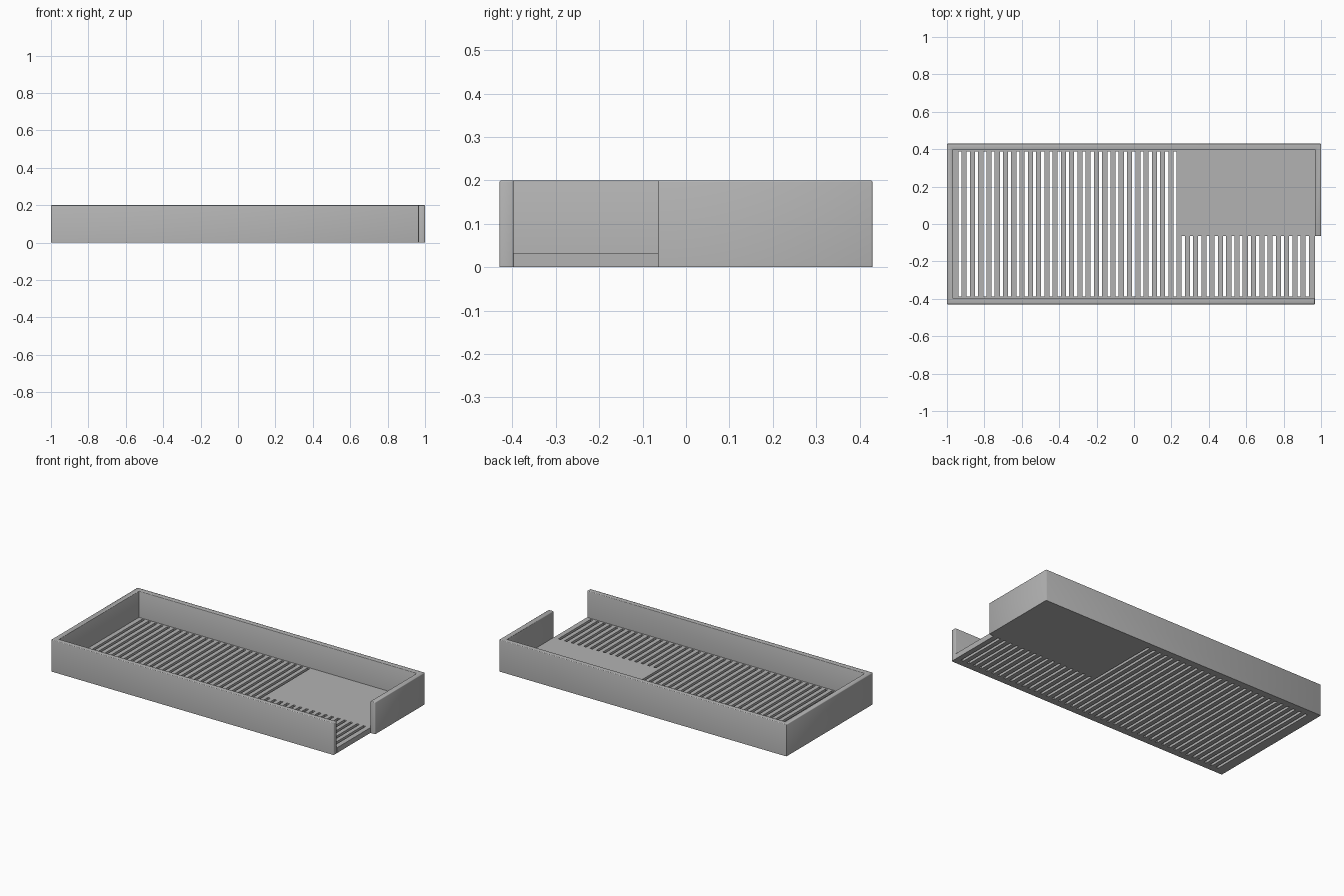
import bpy, bmesh

cube = bpy.data.objects.get("Cube")
if cube:
    bpy.data.objects.remove(cube, do_unlink=True)

# Main dimensions
HALF_X, HALF_Y, HEIGHT = 1.0, 0.43, 0.2
WALL = 0.033
IN_X, IN_Y = HALF_X - WALL, HALF_Y - WALL
GAP_Y = -0.065          # the end wall stops here, leaving an opening
PITCH, SLOT_W, SLOT_END = 0.0442, 0.017, 0.388

grey = bpy.data.materials.new("plain_grey")
grey.use_nodes = True
colour = (0.45, 0.45, 0.45, 1)
grey.diffuse_color = colour
grey.node_tree.nodes["Principled BSDF"].inputs["Base Color"].default_value = colour


def finish(name, bm):
    bmesh.ops.recalc_face_normals(bm, faces=bm.faces)
    mesh = bpy.data.meshes.new(name)
    bm.to_mesh(mesh)
    bm.free()
    mesh.materials.append(grey)
    obj = bpy.data.objects.new(name, mesh)
    bpy.context.collection.objects.link(obj)
    return obj


def add_box(bm, lo, hi):
    verts = bmesh.ops.create_cube(bm, size=1)["verts"]
    for v in verts:
        v.co = [a + (b - a) * (c + 0.5) for a, b, c in zip(lo, hi, v.co)]


# Walls: one outline raised to full height, with softened upright and top edges
outline = [(IN_X, -HALF_Y), (-HALF_X, -HALF_Y), (-HALF_X, HALF_Y), (HALF_X, HALF_Y),
           (HALF_X, GAP_Y), (IN_X, GAP_Y), (IN_X, IN_Y), (-IN_X, IN_Y),
           (-IN_X, -IN_Y), (IN_X, -IN_Y)]
bm = bmesh.new()
base = bm.faces.new([bm.verts.new((x, y, 0)) for x, y in outline])
raised = bmesh.ops.extrude_face_region(bm, geom=[base], use_keep_orig=True)["geom"]
for v in raised:
    if isinstance(v, bmesh.types.BMVert):
        v.co.z = HEIGHT
inner = {(round(x, 3), round(y, 3)) for x, y in outline[6:9]}
soft = []
for e in bm.edges:
    a, b = e.verts
    if a.co.z + b.co.z > HEIGHT * 0.9:
        corner = (round(a.co.x, 3), round(a.co.y, 3))
        upright = abs(a.co.z - b.co.z) > 0.1
        if not (upright and corner in inner):
            soft.append(e)
bmesh.ops.bevel(bm, geom=soft, offset=0.004, segments=2, profile=0.5, affect='EDGES')
walls = finish("tray_walls", bm)

# Floor plate
bm = bmesh.new()
add_box(bm, (-IN_X, -IN_Y, 0), (IN_X, IN_Y, WALL))
floor = finish("slotted_floor", bm)

# Slots: long ones across the tray, short ones in front of the solid panel
bm = bmesh.new()
for i in range(43):
    x = -0.93 + i * PITCH
    end = SLOT_END if i < 27 else GAP_Y
    add_box(bm, (x - SLOT_W / 2, -SLOT_END, -0.1), (x + SLOT_W / 2, end, 0.1))
cutter = finish("slot_cutter", bm)
cutter.hide_render = True

cut = floor.modifiers.new("slots", 'BOOLEAN')
cut.operation = 'DIFFERENCE'
cut.solver = 'EXACT'
cut.object = cutter
bpy.context.view_layer.objects.active = floor
floor.select_set(True)
bpy.ops.object.modifier_apply(modifier=cut.name)
bpy.data.objects.remove(cutter, do_unlink=True)

# Smooth the rounded wall edges only
floor.select_set(False)
walls.select_set(True)
bpy.context.view_layer.objects.active = walls
bpy.ops.object.shade_smooth_by_angle(angle=0.9)
